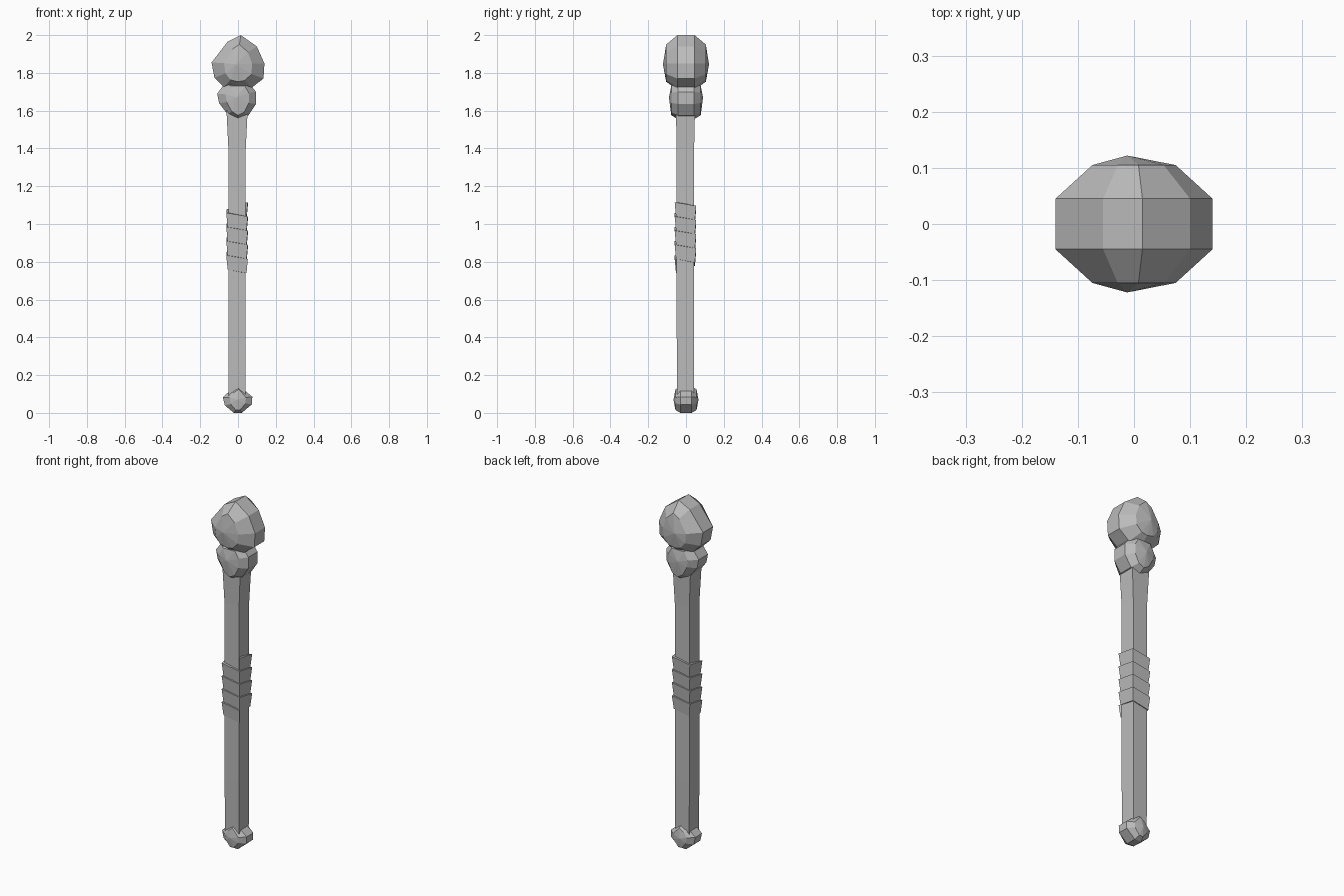
import bpy, bmesh
from mathutils import Vector

if "Cube" in bpy.data.objects:
    bpy.data.objects.remove(bpy.data.objects["Cube"], do_unlink=True)

grey = bpy.data.materials.new("stone grey")
grey.use_nodes = True
colour = (0.5, 0.5, 0.5, 1)
grey.diffuse_color = colour
grey.node_tree.nodes["Principled BSDF"].inputs["Base Color"].default_value = colour


def loft(name, rings, tips=None):
    """Skin a list of closed rings, ending in flat caps or in pointed tips."""
    bm = bmesh.new()
    loops = [[bm.verts.new(p) for p in ring] for ring in rings]
    for a, b in zip(loops, loops[1:]):
        for i in range(len(a)):
            j = (i + 1) % len(a)
            bm.faces.new((a[i], a[j], b[j], b[i]))
    for n, loop in enumerate((loops[0], loops[-1])):
        if tips:
            tip = bm.verts.new(tips[n])
            for i in range(len(loop)):
                bm.faces.new((loop[i], loop[(i + 1) % len(loop)], tip))
        else:
            bm.faces.new(loop)
    bmesh.ops.recalc_face_normals(bm, faces=bm.faces)
    mesh = bpy.data.meshes.new(name)
    bm.to_mesh(mesh)
    bm.free()
    mesh.materials.append(grey)
    obj = bpy.data.objects.new(name, mesh)
    bpy.context.collection.objects.link(obj)
    return obj


def faceted_knob(name, outline, centre_z, slab, shoulder, tip, inset=(0.53, 0.68)):
    """Flat-sided slab of the x-z outline, with a bevelled, pointed front and back."""
    outer = [(x, z) for x, z in outline]
    inner = [(x * inset[0], centre_z + (z - centre_z) * inset[1]) for x, z in outline]
    layers = [(-shoulder, inner), (-slab, outer), (slab, outer), (shoulder, inner)]
    rings = [[(x, y, z) for x, z in pts] for y, pts in layers]
    lean = -0.1 * tip
    return loft(name, rings, [(lean, -tip, centre_z), (lean, tip, centre_z)])


# Head, collar under it, and pommel
faceted_knob("head", [
    (0.015, 2.0), (-0.055, 1.965), (-0.14, 1.855), (-0.125, 1.775), (-0.075, 1.725),
    (0.0, 1.71), (0.07, 1.72), (0.135, 1.77), (0.14, 1.85), (0.10, 1.94)],
    1.845, 0.045, 0.105, 0.122)
faceted_knob("collar", [
    (0.0, 1.555), (-0.055, 1.58), (-0.10, 1.64), (-0.11, 1.69), (-0.07, 1.745),
    (0.06, 1.745), (0.095, 1.70), (0.095, 1.635), (0.055, 1.575)],
    1.67, 0.042, 0.078, 0.09, (0.6, 0.82))
faceted_knob("pommel", [
    (0.005, 0.14), (-0.045, 0.115), (-0.08, 0.083), (-0.07, 0.04), (-0.022, 0.0),
    (0.02, 0.0), (0.073, 0.045), (0.076, 0.085), (0.04, 0.115)],
    0.07, 0.03, 0.056, 0.066, (0.55, 0.78))

# Square shaft, flaring under the collar
AXIS = Vector((-0.005, -0.003, 0))
CORNERS = [(1, -1), (1, 1), (-1, 1), (-1, -1)]


def corner(i, half_x, half_y, z):
    sx, sy = CORNERS[i % 4]
    return AXIS + Vector((sx * half_x, sy * half_y, z))


HALF = 0.046
sections = [(0.06, 0.044, 0.044), (0.4, HALF, HALF), (1.4, HALF, HALF),
            (1.58, 0.055, 0.05), (1.7, 0.06, 0.05)]
loft("shaft", [[corner(i, hx, hy, z) for i in range(4)] for z, hx, hy in sections])

# Grip strap wound four turns down the shaft, each turn thicker at its top edge
PITCH, TOP, TURNS = 0.075, 1.115, 4
wrap = []
for k in range(4 * TURNS + 1):
    z = TOP - k * PITCH / 4
    profile = [(HALF - 0.004, z), (HALF + 0.011, z),
               (HALF + 0.004, z - PITCH), (HALF - 0.004, z - PITCH)]
    wrap.append([corner(k, h, h, pz) for h, pz in profile])
loft("grip_wrap", wrap)
